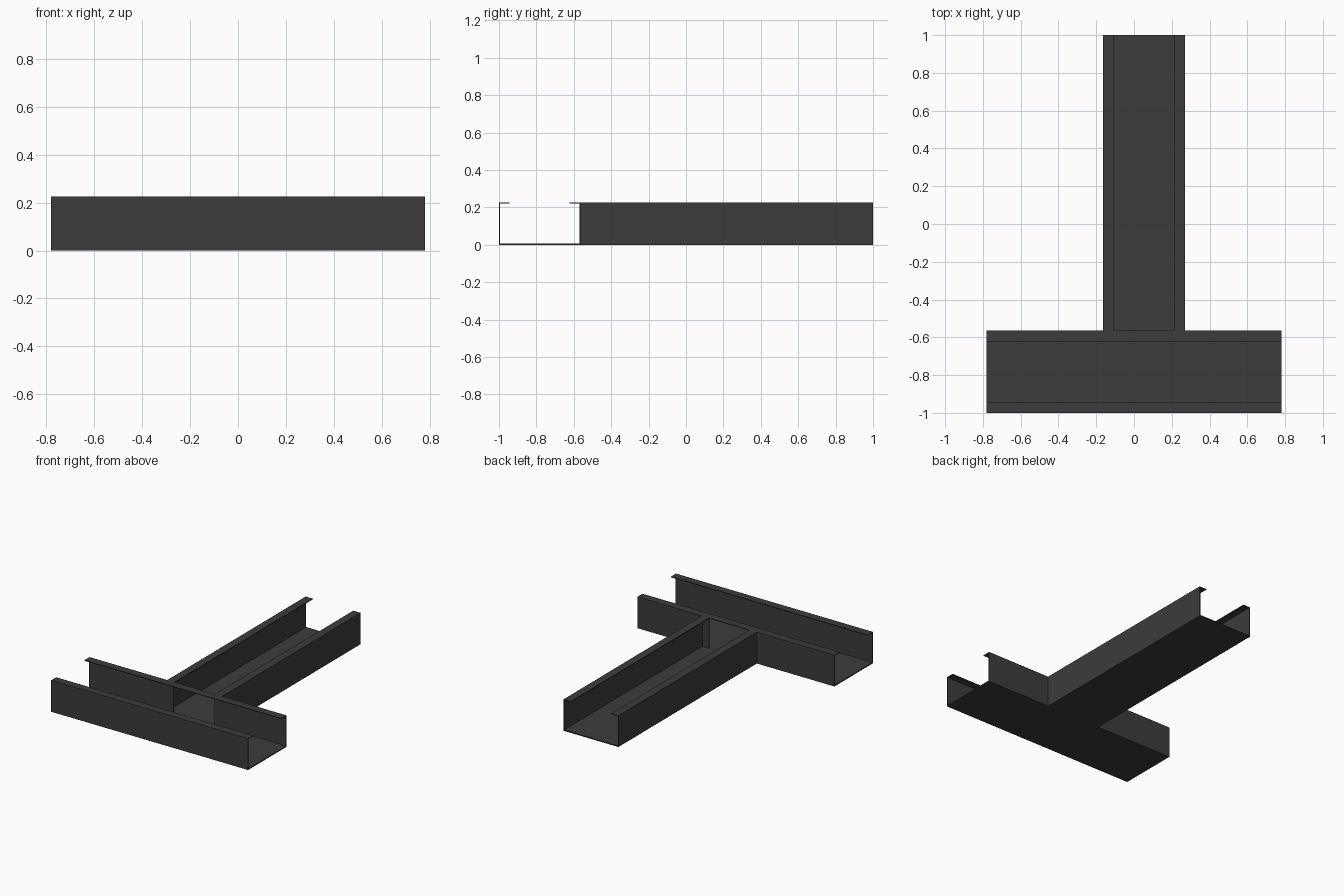
import bpy, bmesh
from mathutils import Matrix, Vector

if "Cube" in bpy.data.objects:
    bpy.data.objects.remove(bpy.data.objects["Cube"])

HEIGHT, LIP, WALL, FLOOR = 0.225, 0.057, 0.005, 0.008

metal = bpy.data.materials.new("dark_metal")
metal.diffuse_color = (0.045, 0.045, 0.045, 1)
metal.use_nodes = True
metal.node_tree.nodes["Principled BSDF"].inputs["Base Color"].default_value = metal.diffuse_color


def channel(name, half, start, end, to_world):
    """C-shaped tray section, extruded along its run."""
    t, h = WALL, HEIGHT
    right = [(half, 0), (half, h), (half - LIP, h), (half - LIP, h - t),
             (half - t, h - t), (half - t, FLOOR)]
    profile = right + [(-u, z) for u, z in reversed(right)]
    bm = bmesh.new()
    face = bm.faces.new([bm.verts.new((start, u, z)) for u, z in profile])
    ext = bmesh.ops.extrude_face_region(bm, geom=[face])
    verts = [g for g in ext["geom"] if isinstance(g, bmesh.types.BMVert)]
    bmesh.ops.translate(bm, verts=verts, vec=(end - start, 0, 0))
    bmesh.ops.transform(bm, matrix=to_world, verts=bm.verts)
    bmesh.ops.recalc_face_normals(bm, faces=bm.faces)
    mesh = bpy.data.meshes.new(name)
    bm.to_mesh(mesh)
    bm.free()
    mesh.materials.append(metal)
    obj = bpy.data.objects.new(name, mesh)
    bpy.context.collection.objects.link(obj)
    return obj


# cross run along x and branch run along y
main = channel("cross_tray", 0.2175, -0.78, 0.78,
               Matrix.Translation((0, -0.7825, 0)))
channel("branch_tray", 0.2175, -0.565, 1.0,
        Matrix.Translation((0.0525, 0, 0)) @ Matrix.Rotation(1.5707963, 4, 'Z'))

# doorway through the back wall, leaving the top lip and floor whole
bpy.ops.mesh.primitive_cube_add(size=1)
cutter = bpy.context.object
cutter.name = "opening_cutter"
lo, hi = Vector((-0.11, -0.60, FLOOR)), Vector((0.212, -0.53, HEIGHT - WALL))
cutter.location = (lo + hi) / 2
cutter.scale = hi - lo
cut = main.modifiers.new("opening", 'BOOLEAN')
cut.operation = 'DIFFERENCE'
cut.solver = 'EXACT'
cut.object = cutter
cutter.hide_render = True
cutter.hide_set(True)
